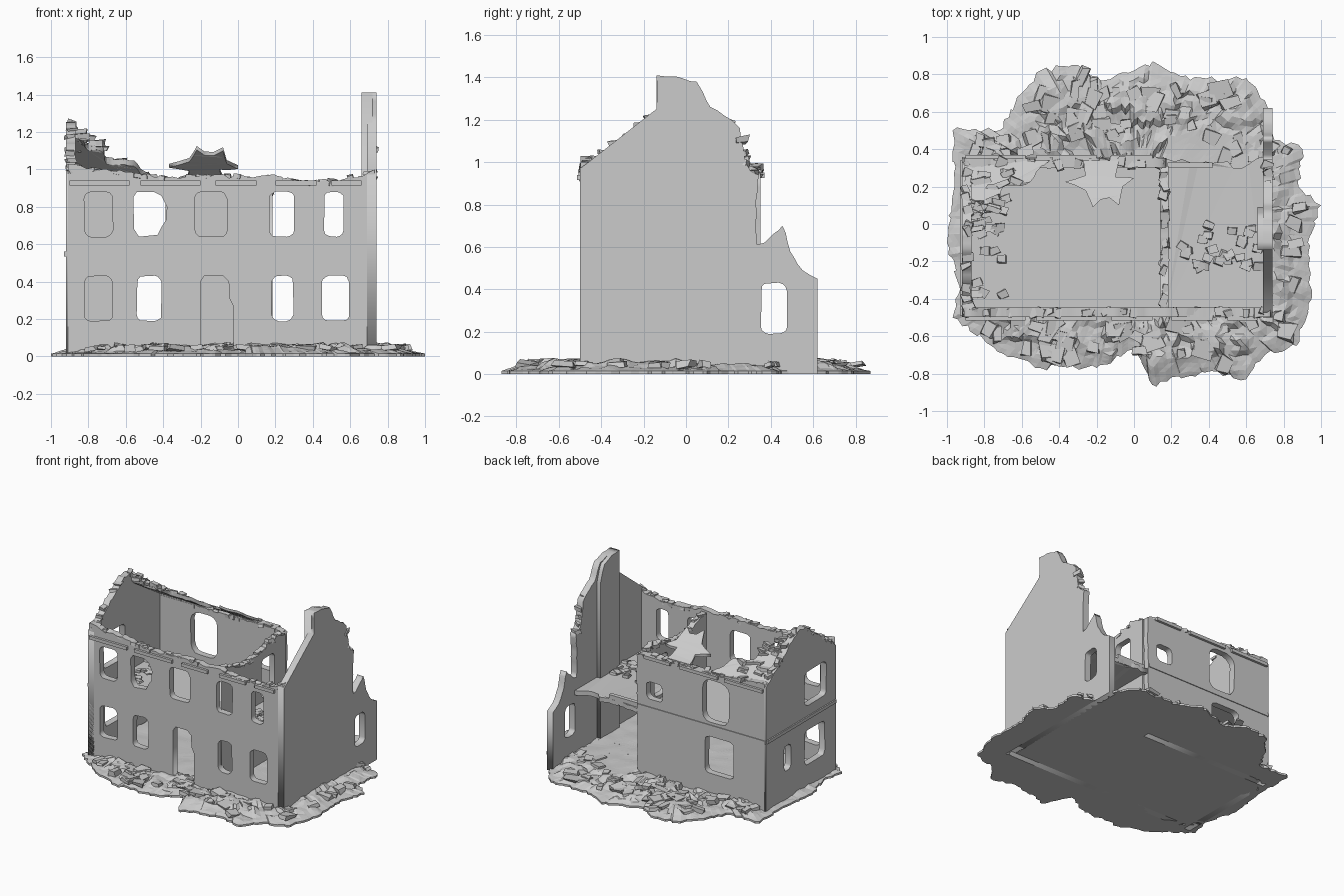
import bpy, bmesh, math, random
from mathutils import Vector, Matrix, noise

if "Cube" in bpy.data.objects:
    bpy.data.objects.remove(bpy.data.objects["Cube"])

random.seed(7)


def ragged(path, step=0.035, amp=0.012):
    """Break a path into short uneven pieces, like torn masonry."""
    out = []
    for (a, b), (c, d) in zip(path, path[1:]):
        n = max(1, round(math.hypot(c - a, d - b) / step))
        for i in range(n):
            j = amp if i else 0
            out.append((a + (c - a) * i / n + random.uniform(-j, j) * 0.6,
                        b + (d - b) * i / n + random.uniform(-j, j)))
    return out + [path[-1]]


def opening(u0, u1, v0, v1, r=0.035):
    """Rounded, slightly worn window outline."""
    pts = []
    for k, (cu, cv) in enumerate(((u1 - r, v1 - r), (u0 + r, v1 - r), (u0 + r, v0 + r), (u1 - r, v0 + r))):
        for i in range(4):
            t = math.pi / 2 * (k + i / 3)
            pts.append((cu + r * math.cos(t) + random.uniform(-.003, .003),
                        cv + r * math.sin(t) + random.uniform(-.003, .003)))
    return pts


def plate(name, loops, thick, place):
    """Fill an outline with holes, give it thickness, then map (u, v, w) into space."""
    cu = bpy.data.curves.new(name, 'CURVE')
    cu.dimensions, cu.fill_mode, cu.extrude = '2D', 'BOTH', thick / 2
    for loop in loops:
        s = cu.splines.new('POLY')
        s.points.add(len(loop) - 1)
        for p, (u, v) in zip(s.points, loop):
            p.co = (u, v, 0, 1)
        s.use_cyclic_u = True
    tmp = bpy.data.objects.new(name + "_outline", cu)
    bpy.context.collection.objects.link(tmp)
    dg = bpy.context.evaluated_depsgraph_get()
    me = bpy.data.meshes.new_from_object(tmp.evaluated_get(dg))
    bpy.data.objects.remove(tmp)
    bm = bmesh.new()
    bm.from_mesh(me)
    bmesh.ops.remove_doubles(bm, verts=bm.verts, dist=0.0002)
    for v in bm.verts:
        v.co = Vector(place(*v.co))
    bmesh.ops.recalc_face_normals(bm, faces=bm.faces)
    return finish(name, bm)


def finish(name, bm):
    me = bpy.data.meshes.new(name)
    bm.to_mesh(me)
    bm.free()
    ob = bpy.data.objects.new(name, me)
    bpy.context.collection.objects.link(ob)
    return ob


def stone(bm, c, size, tilt=0.25):
    m = (Matrix.Translation(c) @ Matrix.Rotation(random.uniform(-.5, .5) if tilt else 0, 4, 'Z')
         @ Matrix.Rotation(random.uniform(-tilt, tilt), 4, 'X') @ Matrix.Rotation(random.uniform(-tilt, tilt), 4, 'Y')
         @ Matrix.Diagonal((*size, 1)))
    vs = bmesh.ops.create_cube(bm, size=1, matrix=m)['verts']
    if tilt:
        for v in vs:
            v.co += Vector([random.uniform(-.15, .15) * s for s in size])


def box(name, x0, x1, y0, y1, z0, z1):
    bm = bmesh.new()
    stone(bm, ((x0 + x1) / 2, (y0 + y1) / 2, (z0 + z1) / 2), (x1 - x0, y1 - y0, z1 - z0), 0)
    return finish(name, bm)


def along_x(yc): return lambda u, v, w: (u, yc + w, v)
def along_y(xc): return lambda u, v, w: (xc + w, u, v)


# Front wall: two rows of windows and a doorway
front_top = [(0.73, 1.0), (0.66, 0.96), (0.5, 0.935), (0.3, 0.94), (0.16, 0.97), (0.05, 0.96),
             (-0.25, 0.965), (-0.45, 0.96), (-0.6, 0.985), (-0.8, 1.0), (-0.91, 1.03)]
front_holes = [opening(a, b, .64, .88) for a, b in ((-.82, -.67), (-.23, -.06), (.17, .30), (.46, .565))]
front_holes += [opening(a, b, .19, .43) for a, b in ((-.82, -.67), (-.54, -.41), (.18, .295), (.45, .595))]
front_holes += [[(-.53, .64), (-.43, .65), (-.41, .69), (-.385, .73), (-.38, .8), (-.41, .86), (-.45, .88),
                 (-.54, .88), (-.56, .85), (-.555, .68)],
                [(-.2, .06), (-.025, .06), (-.025, .27), (-.045, .31), (-.05, .4), (-.08, .43), (-.18, .43), (-.2, .4)]]
plate("front_wall", [[(-.91, .0), (.73, .0)] + ragged(front_top)] + front_holes, .05, along_x(-.472))

# Back wall: stops at the partition, the right bay has collapsed
back_top = [(0.17, 0.93), (0.08, 0.95), (-0.3, 0.95), (-0.6, 0.96), (-0.91, 0.99)]
plate("back_wall", [[(-.91, 0), (.165, 0)] + ragged([(.165, 0), (.17, .93)], .05, .008)[1:-1] + ragged(back_top),
                    opening(-.61, -.385, .58, .9, .07), opening(-.65, -.41, .19, .47), opening(-.05, .09, .62, .75)],
      .05, along_x(.327))

# Left gable
left_top = [(.35, .96), (.27, 1.02), (.14, 1.12), (.03, 1.2), (-.04, 1.25), (-.13, 1.25), (-.22, 1.18),
            (-.34, 1.09), (-.44, 1.02), (-.497, .97)]
plate("left_gable_wall", [[(-.497, 0), (.35, 0)] + ragged(left_top, .03, .01),
                          opening(-.38, -.12, .64, .9), opening(-.36, -.12, .19, .45), opening(.05, .13, .24, .43, .025)],
      .05, along_y(-.895))

# Right gable with chimney silhouette and the low rear extension
right_top = [(.62, .45), (.55, .49), (.51, .55), (.48, .62), (.455, .70), (.41, .66), (.37, .62), (.335, .61),
             (.33, .8), (.345, .94), (.31, .95), (.28, 1.0), (.255, 1.16), (.18, 1.22), (.115, 1.26), (.08, 1.33),
             (.05, 1.38), (-.05, 1.405), (-.14, 1.41), (-.14, 1.25)]
plate("right_gable_wall", [[(-.5, 0), (.62, 0)] + ragged(right_top, .04, .007)
                           + [(-.46, 1.0), (-.5, .97)], opening(.355, .475, .19, .43)], .05, along_y(.715))
plate("chimney_breast", [[(-.14, .02), (.09, .02)] + ragged([(.09, 1.24), (.06, 1.33), (.04, 1.37), (-.05, 1.405), (-.14, 1.41)], .04, .008)],
      .06, along_y(.69))

# Partition between the rooms
part_top = [(.31, .93), (.2, .95), (0, .9), (-.2, .88), (-.35, .93), (-.46, .96)]
plate("partition_wall", [[(-.46, .02), (.31, .02)] + ragged(part_top), opening(.02, .18, .54, .84)], .045, along_y(.162))

# Upper floors, the right one torn along its open back edge
plate("left_upper_floor", [[(-.88, -.46), (.15, -.46), (.15, .31), (-.88, .31)]], .03, lambda u, v, w: (u, v, .5 + w))
plate("right_upper_floor", [[(.17, -.46), (.7, -.46)] + ragged([(.7, .36), (.58, .3), (.45, .33), (.3, .33), (.17, .35)], .04, .015)],
      .035, lambda u, v, w: (u, v, .5 + w + .015 * noise.noise((u * 9, v * 9, 1))))
box("rear_floor_beam", .18, .42, .30, .33, .49, .55)

# Torn roof fragments lying in the back roof slope
def slope(u, v, w): return (u, v, .95 + .65 * (.34 - v) + w + .012 * noise.noise((u * 20, v * 20, 4)))
corner = [(-.45, .34), (-.52, .28), (-.58, .21), (-.7, .2), (-.72, .1), (-.8, .08), (-.83, 0), (-.88, -.03)]
plate("corner_roof_fragment", [[(-.88, .34)] + ragged(corner, .03, .012)], .03, slope)
middle = [(-.08, .34), (-.1, .25), (0, .245), (-.06, .2), (-.08, .1), (-.13, .14), (-.18, .13), (-.22, .09),
          (-.26, .18), (-.37, .225), (-.26, .26), (-.27, .34)]
plate("middle_roof_fragment", [ragged(middle, .05, .005)], .02, slope)
bm = bmesh.new()
for i in range(26):
    t = random.random()
    y = .3 - .33 * t
    x = -.87 + random.random() * (.3 * (1 - t) + .04)
    stone(bm, Vector(slope(x, y, .015)), (.07, .03, .025), .15)
finish("roof_slates", bm)

# Cornice and string courses, in slightly broken lengths
for i, (a, b) in enumerate(((-.9, -.58), (-.52, -.2), (-.12, .1), (.2, .42), (.5, .66))):
    box(f"front_cornice_{i}", a, b, -.515, -.45, .915, .94)
    if b < .15:
        box(f"back_cornice_{i}", a, b, .3, .37, .925, .95)
box("left_string_course", -.93, -.9, -.49, .34, .535, .56)
box("back_string_course", -.92, .16, .345, .358, .535, .56)

# Loose stones on the broken wall tops
bm = bmesh.new()
for path, fn in ((front_top, along_x(-.472)), (back_top, along_x(.327)), (left_top, along_y(-.893)),
                 (right_top[9:14], along_y(.712)), (part_top, along_y(.162))):
    for u, v in ragged(path, .05, .008)[1:-1]:
        if random.random() < .75:
            stone(bm, Vector(fn(u, v - .005, random.uniform(-.008, .008))),
                  [random.uniform(.03, .06), random.uniform(.03, .06), random.uniform(.015, .035)])
finish("wall_top_stones", bm)

# Ground mound: torn outline, raised in rings up to the floor level
edge = [(-1, -.1), (-.93, -.35), (-.97, -.5), (-.75, -.66), (-.5, -.77), (-.2, -.77), (0, -.67), (.12, -.87), (.2, -.82),
        (.45, -.79), (.6, -.83), (.7, -.7), (.87, -.65), (.95, -.4), (.93, -.1), (1, .1), (.88, .2), (.9, .4), (.75, .45),
        (.7, .66), (.6, .78), (.3, .77), (.1, .87), (0, .82), (-.15, .77), (-.3, .85), (-.5, .82), (-.6, .7), (-.72, .5),
        (-.97, .5), (-.96, .2), (-1, -.1)]
rim = [(max(-1, min(1, x)), max(-.87, min(.87, y))) for x, y in ragged(edge, .03, .018)[:-1]]
bm = bmesh.new()


def height(x, y, t):
    if -.88 < x < .7 and -.45 < y < (.3 if x < .17 else .5):
        return .055 + .006 * noise.noise((x * 8, y * 8, 0))
    n = noise.cell((x * 13, y * 13, 2)) * .02 + noise.noise((x * 12, y * 12, 5)) * .018
    return max(.012, .015 + min(1, (1 - t) * 7) * (.034 + n))


rings = [[bm.verts.new((x, y, 0)) for x, y in rim]]
for t in (1, .97, .94, .91, .88, .84, .8, .76, .72, .68, .64, .6, .55, .48, .38, .25, .1):
    rings.append([bm.verts.new((x * t, y * t, height(x * t, y * t, t))) for x, y in rim])
for a, b in zip(rings, rings[1:]):
    for i in range(len(rim)):
        j = (i + 1) % len(rim)
        bm.faces.new((a[i], a[j], b[j], b[i]))
bm.faces.new(rings[-1])
bm.faces.new(rings[0][::-1])
bmesh.ops.triangulate(bm, faces=bm.faces)
bmesh.ops.recalc_face_normals(bm, faces=bm.faces)
finish("ground_mound", bm)

# Rubble slabs scattered around the house and inside
bm = bmesh.new()
for i in range(190):
    x, y = random.choice(rim)
    t = random.uniform(.6, .93)
    x, y = x * t, y * t
    if not (-.95 < x < .77 and -.53 < y < .36):
        stone(bm, (x, y, .042 + .025 * (1 - t)), [random.uniform(.04, .1), random.uniform(.04, .1), random.uniform(.015, .035)], .2)
for i in range(25):
    stone(bm, (random.uniform(.25, .68), random.uniform(-.25, .0), .522), (.05, .04, .02), .2)
    stone(bm, (random.uniform(-.86, -.68), random.uniform(-.4, .28), .518), (.05, .04, .02), .2)
finish("rubble", bm)
